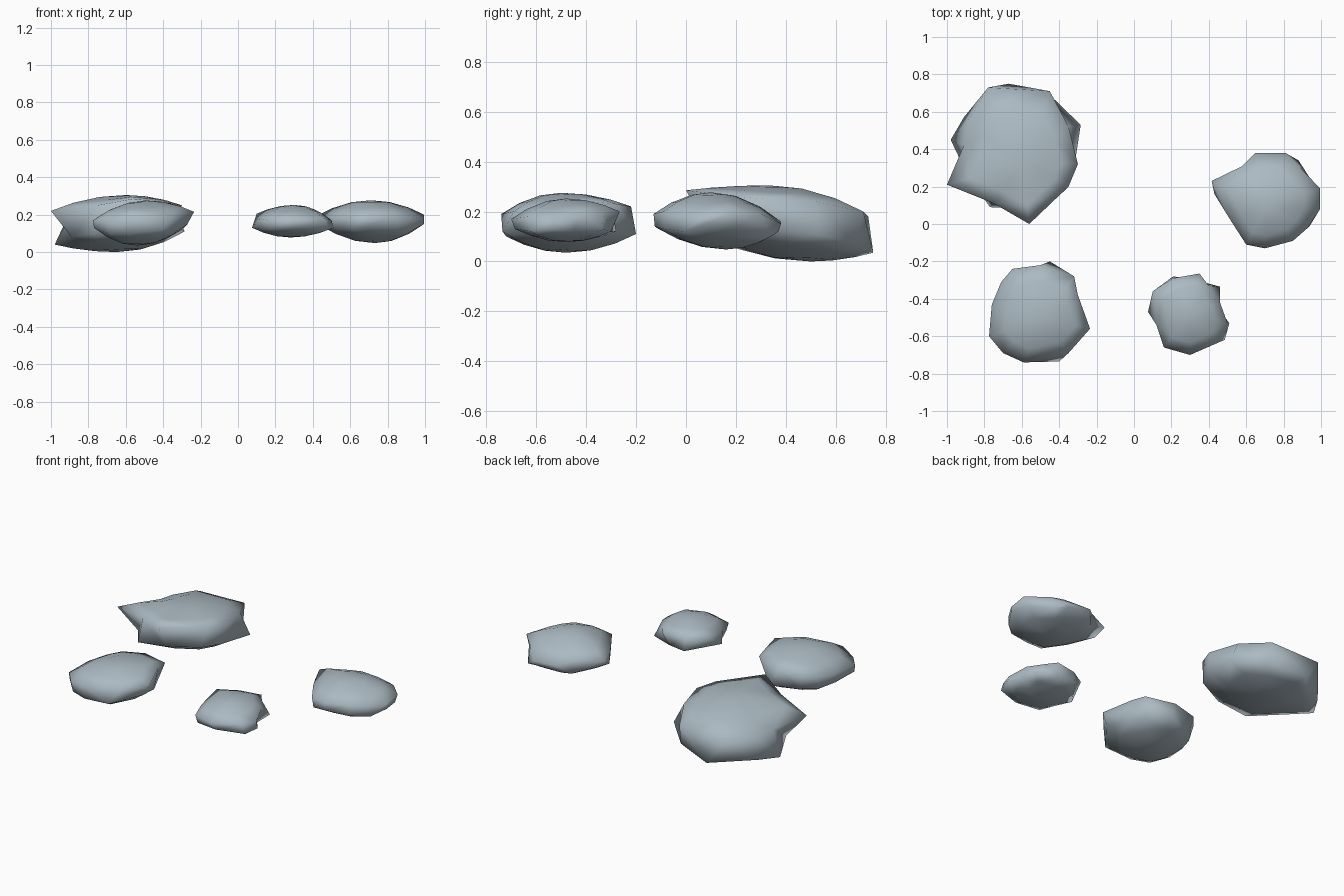
import bpy, bmesh
from mathutils import Vector

stone = bpy.data.materials.new("blue grey stone")
stone.diffuse_color = (0.41, 0.49, 0.54, 1)


def dome(rim, apex, t):
    """Ring between a rim and its apex, bulging outwards in height."""
    ring = []
    for p in rim:
        q = p.lerp(apex, t)
        q.z = p.z + (apex.z - p.z) * (1 - (1 - t) ** 2)
        ring.append(q)
    return ring


def rock(name, upper, lower, top, bottom):
    """Flat boulder: upper and lower jagged rims closed by shallow domes."""
    up, lo = [Vector(p) for p in upper], [Vector(p) for p in lower]
    top, bottom = Vector(top), Vector(bottom)
    rings = [dome(up, top, 0.65), dome(up, top, 0.3), up,
             lo, dome(lo, bottom, 0.3), dome(lo, bottom, 0.65)]
    bm = bmesh.new()
    vs = [[bm.verts.new(p) for p in r] for r in rings]
    a, b = bm.verts.new(top), bm.verts.new(bottom)
    n = len(up)
    for i in range(n):
        j = (i + 1) % n
        bm.faces.new((a, vs[0][i], vs[0][j]))
        bm.faces.new((b, vs[-1][j], vs[-1][i]))
        for r, s in zip(vs, vs[1:]):
            # split each quad along its shorter diagonal
            if (r[i].co - s[j].co).length < (r[j].co - s[i].co).length:
                bm.faces.new((r[i], s[i], s[j]))
                bm.faces.new((r[i], s[j], r[j]))
            else:
                bm.faces.new((r[i], s[i], r[j]))
                bm.faces.new((r[j], s[i], s[j]))
    bmesh.ops.recalc_face_normals(bm, faces=bm.faces)
    for f in bm.faces:
        f.smooth = True
    me = bpy.data.meshes.new(name)
    bm.to_mesh(me)
    bm.free()
    me.materials.append(stone)
    bpy.context.collection.objects.link(bpy.data.objects.new(name, me))


# Rims run clockwise seen from above, starting at the left
rock("large_rock",
     [(-1, .21, .22), (-.91, .42, .19), (-.89, .55, .18), (-.78, .73, .18), (-.45, .71, .2),
      (-.35, .52, .24), (-.30, .32, .25), (-.35, .2, .26), (-.56, 0, .285), (-.75, .11, .25)],
     [(-.89, .26, .08), (-.98, .45, .04), (-.91, .57, .05), (-.67, .75, .035), (-.44, .68, .07),
      (-.285, .53, .11), (-.32, .3, .13), (-.38, .17, .14), (-.57, .08, .13), (-.77, .09, .1)],
     (-.6, .33, .305), (-.65, .5, 0))

rock("medium_rock",
     [(-.775, -.6, .17), (-.76, -.43, .18), (-.71, -.31, .19), (-.65, -.24, .2), (-.5, -.22, .22),
      (-.32, -.28, .23), (-.3, -.38, .24), (-.235, -.56, .215), (-.35, -.69, .2), (-.59, -.74, .19),
      (-.7, -.69, .17)],
     [(-.77, -.6, .13), (-.74, -.45, .11), (-.70, -.34, .1), (-.61, -.27, .1), (-.45, -.2, .11),
      (-.35, -.32, .11), (-.3, -.42, .12), (-.27, -.57, .15), (-.4, -.735, .12), (-.58, -.72, .1),
      (-.69, -.68, .1)],
     (-.49, -.5, .275), (-.54, -.48, .035))

rock("right_rock",
     [(.415, .23, .19), (.58, .31, .19), (.65, .38, .16), (.81, .38, .15), (.89, .3, .19),
      (.995, .19, .2), (.995, .08, .18), (.93, -.02, .19), (.85, -.09, .2), (.7, -.13, .19),
      (.6, -.11, .19), (.51, .03, .19)],
     [(.43, .16, .15), (.59, .31, .1), (.65, .35, .11), (.81, .37, .12), (.88, .34, .1),
      (.97, .2, .14), (.995, .08, .15), (.94, -.01, .12), (.85, -.09, .13), (.7, -.125, .14),
      (.61, -.11, .13), (.52, .02, .13)],
     (.71, .1, .277), (.73, .16, .048))

rock("small_rock",
     [(.12, -.54, .18), (.1, -.36, .205), (.21, -.29, .2), (.35, -.265, .2), (.4, -.33, .2),
      (.46, -.42, .2), (.5, -.53, .17), (.46, -.63, .18), (.3, -.7, .17), (.16, -.66, .17)],
     [(.13, -.55, .12), (.075, -.47, .13), (.21, -.28, .12), (.33, -.3, .12), (.46, -.335, .13),
      (.45, -.45, .12), (.51, -.53, .13), (.485, -.62, .12), (.32, -.685, .13), (.17, -.65, .12)],
     (.3, -.48, .252), (.28, -.48, .078))
